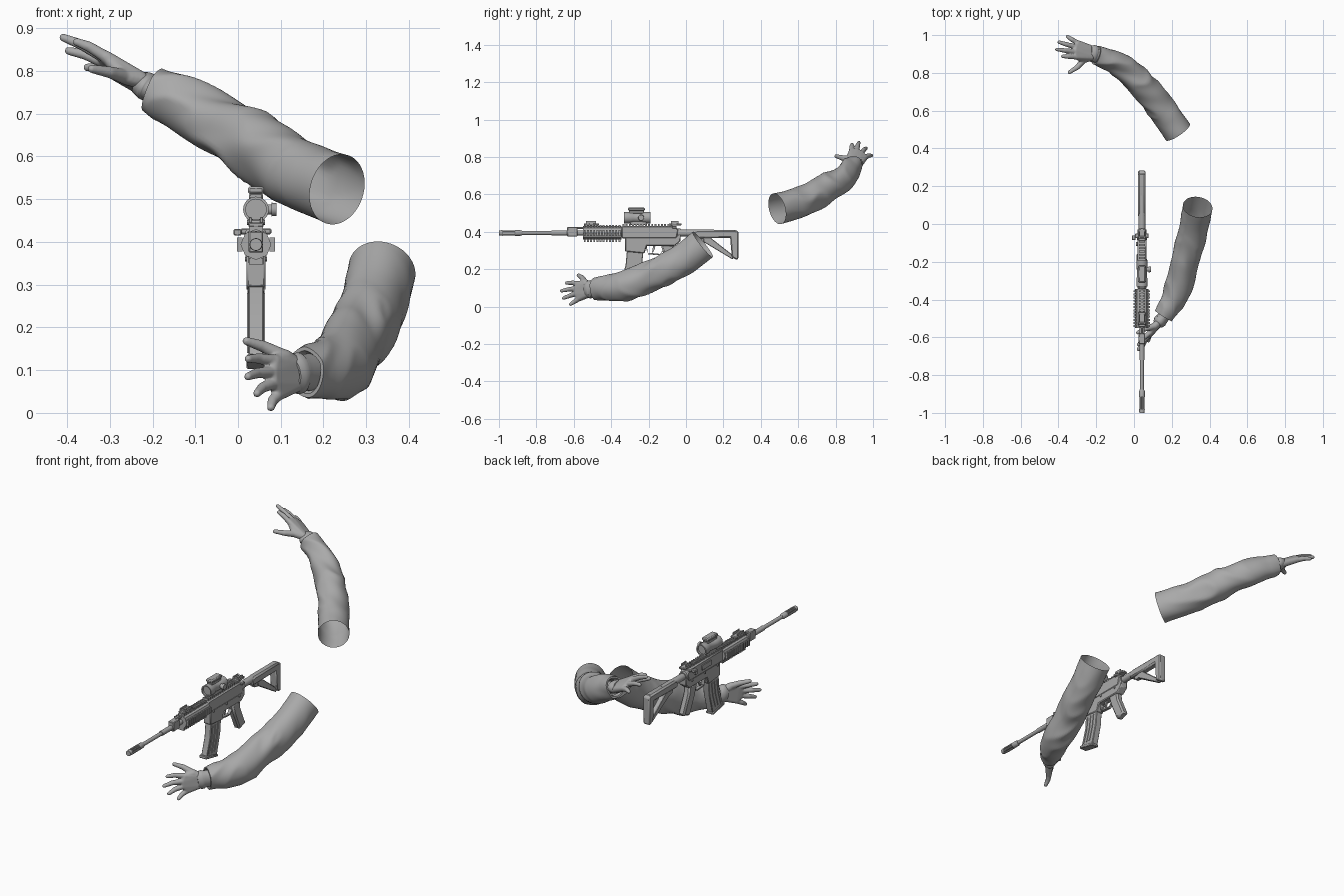
import bpy, bmesh, math
from mathutils import Vector, noise

cube = bpy.data.objects.get("Cube")
if cube:
    bpy.data.objects.remove(cube, do_unlink=True)

grey = bpy.data.materials.new("dull_grey")
grey.use_nodes = True
grey.diffuse_color = (0.4, 0.4, 0.4, 1)
grey.node_tree.nodes["Principled BSDF"].inputs["Base Color"].default_value = (0.4, 0.4, 0.4, 1)

GX, GZ = 0.042, 0.394      # rifle centre line


def finish(name, bm, angle=35, bevel=0):
    bmesh.ops.recalc_face_normals(bm, faces=bm.faces)
    mesh = bpy.data.meshes.new(name)
    bm.to_mesh(mesh)
    bm.free()
    mesh.materials.append(grey)
    mesh.shade_smooth()
    mesh.set_sharp_from_angle(angle=math.radians(angle))
    ob = bpy.data.objects.new(name, mesh)
    bpy.context.collection.objects.link(ob)
    if bevel:
        mod = ob.modifiers.new("bevel", "BEVEL")
        mod.width, mod.segments, mod.limit_method = bevel, 1, "ANGLE"
    return ob


def loft(bm, rings, caps=True):
    loops = [[bm.verts.new(p) for p in ring] for ring in rings]
    n = len(loops[0])
    for a, b in zip(loops, loops[1:]):
        for i in range(n):
            bm.faces.new((a[i], a[(i + 1) % n], b[(i + 1) % n], b[i]))
    if caps:
        bm.faces.new(loops[0])
        bm.faces.new(loops[-1])


def plate(name, pts, half, bevel=0.003, x=GX):
    """Side profile of (y, z) points given width across x."""
    bm = bmesh.new()
    loft(bm, [[(x + s * half, y, z) for y, z in pts] for s in (-1, 1)])
    return finish(name, bm, 30, bevel)


def block(name, y0, y1, z0, z1, half, bevel=0.003, x=GX):
    return plate(name, [(y0, z0), (y1, z0), (y1, z1), (y0, z1)], half, bevel, x)


def turned(name, profile, axis="y", centre=(GX, 0, GZ), sides=20):
    """Round part from (position, radius) pairs along an axis."""
    bm = bmesh.new()
    rings = []
    for t, r in profile:
        ring = []
        for i in range(sides):
            a = math.tau * i / sides
            u, v = r * math.cos(a), r * math.sin(a)
            offset = (u, t, v) if axis == "y" else (t, u, v)
            ring.append(Vector(centre) + Vector(offset))
        rings.append(ring)
    loft(bm, rings)
    return finish(name, bm)


# Barrel and slotted muzzle
turned("barrel", [(-0.9, 0.010), (-0.72, 0.010), (-0.72, 0.013), (-0.5, 0.013)])
turned("muzzle_core", [(-0.99, 0.007), (-0.9, 0.007)])
turned("muzzle_collar", [(-0.915, 0.015), (-0.885, 0.015), (-0.875, 0.011)])
turned("muzzle_ring", [(-1, 0.008), (-1, 0.014), (-0.98, 0.015), (-0.98, 0.008)])
for i in range(4):
    a = math.tau * (i + 0.5) / 4
    turned("muzzle_prong", [(-0.985, 0.005), (-0.91, 0.005)],
           centre=(GX + 0.0105 * math.cos(a), 0, GZ + 0.0105 * math.sin(a)), sides=8)
block("gas_block", -0.635, -0.58, 0.375, 0.425, 0.017)
turned("gas_tube", [(-0.6, 0.006), (-0.5, 0.006)], centre=(GX, 0, 0.42), sides=10)

# Handguard with ribbed rails on four sides
turned("handguard", [(-0.55, 0.02), (-0.55, 0.036), (-0.345, 0.036)], sides=8)
for i in range(12):
    y = -0.546 + i * 0.0168
    block("top_rail_rib", y, y + 0.010, 0.425, 0.436, 0.016, 0)
    block("bottom_rail_rib", y, y + 0.010, 0.347, 0.362, 0.016, 0)
    for s in (-1, 1):
        block("side_rail_rib", y, y + 0.010, GZ - 0.016, GZ + 0.016, 0.006, 0, GX + s * 0.038)

# Receiver
plate("upper_receiver", [(-0.345, 0.365), (-0.05, 0.365), (-0.04, 0.41), (-0.06, 0.43),
                         (-0.345, 0.43)], 0.024, 0.005)
for i in range(16):
    y = -0.34 + i * 0.0172
    block("receiver_rail_rib", y, y + 0.010, 0.428, 0.441, 0.016, 0)
plate("lower_receiver", [(-0.325, 0.37), (-0.325, 0.295), (-0.222, 0.285), (-0.21, 0.325),
                         (-0.06, 0.325), (-0.03, 0.35), (-0.03, 0.395), (-0.06, 0.37)], 0.022, 0.004)
block("ejection_port", -0.24, -0.16, 0.385, 0.412, 0.004, 0.001, GX - 0.024)
turned("forward_assist", [(-0.032, 0.011), (0, 0.011)], "x", (GX, -0.105, 0.395), 12)
for y in (-0.3, -0.19, -0.08):
    turned("receiver_pin", [(-0.026, 0.006), (0.026, 0.006)], "x", (GX, y, 0.36), 10)
block("charging_handle", -0.075, -0.05, 0.418, 0.432, 0.036)
block("charging_latch", -0.085, -0.06, 0.415, 0.43, 0.009, 0.002, GX - 0.043)

# Magazine
plate("magazine", [(-0.313, 0.33), (-0.225, 0.33), (-0.235, 0.22), (-0.265, 0.108),
                   (-0.352, 0.128), (-0.323, 0.22)], 0.018)
plate("magazine_floor", [(-0.262, 0.102), (-0.26, 0.115), (-0.36, 0.138), (-0.362, 0.122)], 0.022)
for k in range(3):
    y = -0.305 + k * 0.023
    plate("magazine_rib", [(y, 0.28), (y + 0.008, 0.28), (y - 0.002, 0.21), (y - 0.024, 0.14),
                           (y - 0.032, 0.14), (y - 0.01, 0.21)], 0.021, 0)

# Grip, trigger and guard
plate("pistol_grip", [(-0.135, 0.33), (-0.065, 0.33), (-0.06, 0.29), (-0.015, 0.19),
                      (-0.07, 0.172), (-0.115, 0.27)], 0.019, 0.008)
guard = [(-0.216, 0.325), (-0.205, 0.28), (-0.145, 0.275), (-0.118, 0.30)]
for (ya, za), (yb, zb) in zip(guard, guard[1:]):
    plate("trigger_guard", [(ya, za), (yb, zb), (yb, zb + 0.008), (ya + 0.006, za + 0.008)], 0.009, 0.001)
plate("trigger", [(-0.175, 0.33), (-0.163, 0.33), (-0.168, 0.305), (-0.178, 0.288), (-0.182, 0.29)], 0.004, 0)

# Stock with an open frame
turned("buffer_tube", [(-0.045, 0.023), (-0.03, 0.023), (-0.03, 0.018), (0.15, 0.018)])
plate("stock_comb", [(0.035, 0.365), (0.27, 0.368), (0.27, 0.41), (0.06, 0.41), (0.035, 0.4)], 0.02, 0.008)
plate("stock_butt", [(0.245, 0.265), (0.27, 0.25), (0.28, 0.255), (0.282, 0.4), (0.265, 0.41),
                     (0.235, 0.38)], 0.02, 0.006)
plate("stock_strut", [(0.09, 0.37), (0.095, 0.345), (0.25, 0.252), (0.255, 0.272), (0.13, 0.37)], 0.013)
plate("stock_lever", [(0.06, 0.37), (0.07, 0.345), (0.13, 0.335), (0.135, 0.345), (0.09, 0.37)], 0.01, 0.002)

# Folding sights
for y0, y1 in ((-0.545, -0.465), (-0.09, -0.025)):
    block("sight_base", y0, y1, 0.434, 0.446, 0.018)
    for s in (-1, 1):
        block("sight_wing", y0 + 0.01, y1 - 0.015, 0.444, 0.458, 0.003, 0.001, GX + s * 0.013)
    turned("sight_hinge", [(-0.021, 0.007), (0.021, 0.007)], "x", (GX, y0 + 0.02, 0.446), 10)

# Optic
block("optic_mount", -0.3, -0.21, 0.437, 0.458, 0.017)
turned("optic_tube", [(-0.322, 0.024), (-0.332, 0.024), (-0.332, 0.03), (-0.29, 0.03), (-0.283, 0.027),
                      (-0.235, 0.027), (-0.228, 0.03), (-0.19, 0.03), (-0.19, 0.023), (-0.2, 0.023)],
       centre=(GX, 0, 0.476), sides=24)
block("optic_bridge", -0.305, -0.225, 0.498, 0.514, 0.016)
block("optic_cap", -0.31, -0.22, 0.512, 0.53, 0.019, 0.005)
turned("optic_knob", [(0, 0.012), (0.036, 0.012), (0.036, 0.016), (0.048, 0.015)], "x", (GX, -0.24, 0.476), 16)


# Sleeved arms
def spline(pts, t):
    i = min(int(t), len(pts) - 2)
    f = t - i
    p = [Vector(pts[max(0, min(len(pts) - 1, i + k))]) for k in (-1, 0, 1, 2)]
    return 0.5 * (2 * p[1] + (p[2] - p[0]) * f + (2 * p[0] - 5 * p[1] + 4 * p[2] - p[3]) * f * f
                  + (3 * p[1] - p[0] - 3 * p[2] + p[3]) * f ** 3)


def sleeve(name, path, wrinkle=1.0, steps=80, sides=48, wide=0.94, tall=1.03):
    """Open tube along (x, y, z, radius) points, with cloth folds."""
    bm = bmesh.new()
    rings, last = [], len(path) - 1
    for j in range(steps + 1):
        t = last * j / steps
        p = spline(path, t)
        tangent = (spline(path, min(t + 0.05, last)) - spline(path, max(t - 0.05, 0))).xyz.normalized()
        side = tangent.cross(Vector((0, 0, 1))).normalized()
        up = side.cross(tangent)
        fold = wrinkle * min(1, j / steps * 2.5) * 0.13
        ring = []
        for i in range(sides):
            a = math.tau * i / sides
            d = side * (math.cos(a) * wide) + up * (math.sin(a) * tall)
            q = (p.xyz + d * p.w) * 8 + tangent * (p.w * math.sin(a + 1) * 8)
            ridge = 0.35 - abs(noise.noise(q)) * 2
            ring.append(p.xyz + d * p.w * (1 + fold * ridge))
        rings.append(ring)
    # Hem turned inside at the wrist
    for scale, back in ((0.85, 0.0), (0.7, 0.02)):
        rings.append([p.xyz + (v - p.xyz) * scale - tangent * back for v in rings[steps]])
    loft(bm, rings, caps=False)
    return finish(name, bm, 60)


def ball(centre, radius, count=60):
    """Points spread evenly over a sphere."""
    pts = []
    for i in range(count):
        h, a = 1 - (2 * i + 1) / count, i * 2.39996
        s = math.sqrt(1 - h * h)
        pts.append(centre + radius * Vector((s * math.cos(a), s * math.sin(a), h)))
    return pts


def hull(bm, balls):
    """Convex skin around (centre, radius) balls."""
    verts = [bm.verts.new(p) for c, r in balls for p in ball(c, r)]
    bmesh.ops.convex_hull(bm, input=verts)
    for v in verts:
        if v.is_valid and not v.link_faces:
            bm.verts.remove(v)


def hand(name, wrist, knuckles, tips, thumb, curl):
    bm = bmesh.new()
    wrist, curl = Vector(wrist), Vector(curl)
    knuckles, tips, thumb = ([Vector(v) for v in group] for group in (knuckles, tips, thumb))
    across = (knuckles[0] - knuckles[3]).normalized()
    heel = [(wrist + across * s * 0.022, 0.021) for s in (-1, 1)]
    hull(bm, heel + [(k, 0.0155) for k in knuckles])
    for k, tip in zip(knuckles, tips):
        mid = (k + tip) / 2 + curl
        tip = tip + (k - tip).normalized() * 0.009
        hull(bm, [(k, 0.0145), (mid, 0.0125)])
        hull(bm, [(mid, 0.0125), (tip, 0.0095)])
    hull(bm, [heel[1], (thumb[0], 0.019), (knuckles[0], 0.013)])
    hull(bm, [(thumb[0], 0.018), (thumb[1], 0.014)])
    hull(bm, [(thumb[1], 0.014), (thumb[2], 0.010)])
    ob = finish(name, bm)
    mod = ob.modifiers.new("join", "REMESH")
    mod.mode, mod.voxel_size, mod.use_smooth_shade = "VOXEL", 0.0035, True
    mod = ob.modifiers.new("soften", "SMOOTH")
    mod.factor, mod.iterations = 0.5, 4


sleeve("left_sleeve", [(.337, .09, .333, .084), (.32, 0, .262, .083), (.3, -.09, .21, .083),
                       (.27, -.2, .16, .081), (.245, -.3, .118, .081), (.215, -.385, .102, .071),
                       (.18, -.45, .098, .063), (.157, -.487, .095, .056)])
sleeve("left_glove_cuff", [(.18, -.46, .096, .042), (.15, -.5, .094, .043), (.143, -.508, .093, .047),
                           (.135, -.518, .092, .046), (.125, -.53, .09, .038)], 0, 24, 24, 0.75)
hand("left_hand", (.135, -.52, .092),
     [(.085, -.575, .122), (.08, -.587, .096), (.084, -.585, .07), (.097, -.568, .045)],
     [(.018, -.645, .127), (.018, -.672, .084), (.04, -.662, .043), (.074, -.625, .008)],
     [(.11, -.54, .13), (.06, -.555, .155), (.02, -.575, .168)], (-.004, .004, .003))

sleeve("right_sleeve", [(.232, .487, .523, .082), (.185, .555, .543, .081), (.135, .625, .565, .081),
                        (.03, .75, .63, .079), (-.08, .845, .695, .069), (-.15, .88, .735, .063),
                        (-.2, .895, .757, .055)])
sleeve("right_glove_cuff", [(-.17, .89, .745, .042), (-.2, .897, .757, .042), (-.21, .9, .762, .046),
                            (-.22, .903, .767, .045), (-.235, .906, .774, .037)], 0, 24, 24, 1.0, 0.72)
hand("right_hand", (-.225, .904, .77),
     [(-.308, .885, .832), (-.313, .912, .832), (-.308, .937, .818), (-.295, .957, .797)],
     [(-.385, .888, .872), (-.417, .925, .882), (-.405, .965, .85), (-.36, .997, .81)],
     [(-.265, .87, .787), (-.3, .83, .797), (-.342, .803, .805)], (-.002, 0, .005))
